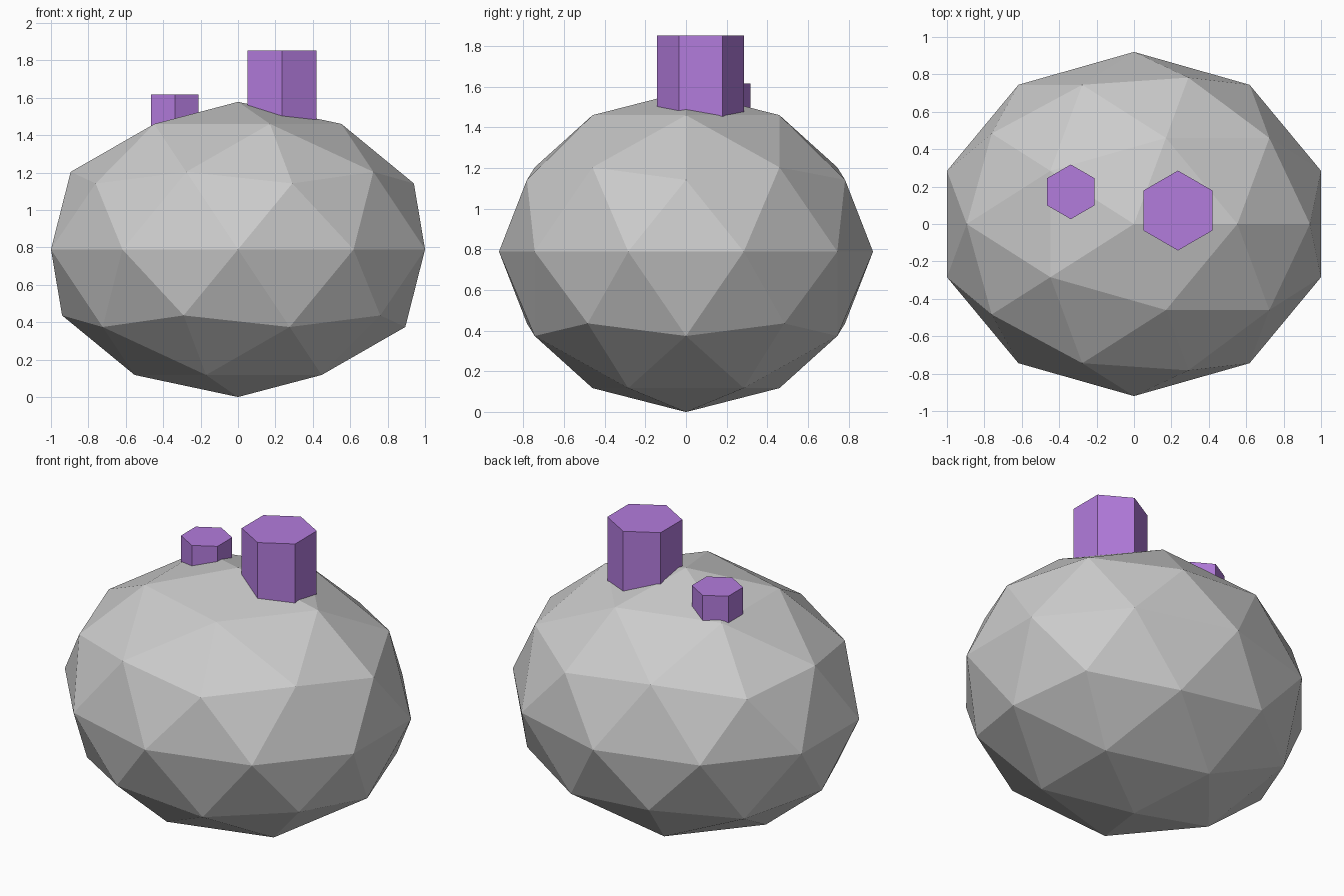
import bpy

if "Cube" in bpy.data.objects:
    bpy.data.objects.remove(bpy.data.objects["Cube"])

purple = bpy.data.materials.new("purple")
purple.diffuse_color = (0.45, 0.2, 0.72, 1)
purple.use_nodes = True
purple.node_tree.nodes["Principled BSDF"].inputs["Base Color"].default_value = purple.diffuse_color

# Boulder: flattened low-poly icosphere resting on the ground
rx, ry, rz = 1.0515, 0.92, 0.789
bpy.ops.mesh.primitive_ico_sphere_add(subdivisions=2, radius=1, location=(0, 0, rz))
rock = bpy.context.object
rock.name = "rock"
rock.scale = (rx, ry, rz)
bpy.ops.object.transform_apply(location=False, rotation=False, scale=True)


def crystal(name, x, y, radius, bottom, top):
    """Upright hexagonal prism sunk into the rock."""
    bpy.ops.mesh.primitive_cylinder_add(
        vertices=6, radius=radius, depth=top - bottom,
        location=(x, y, (top + bottom) / 2))
    obj = bpy.context.object
    obj.name = name
    obj.data.materials.append(purple)


# Crystals growing from the top
crystal("large_crystal", 0.235, 0.072, 0.2135, 1.30, 1.852)
crystal("small_crystal", -0.338, 0.172, 0.146, 1.30, 1.617)
